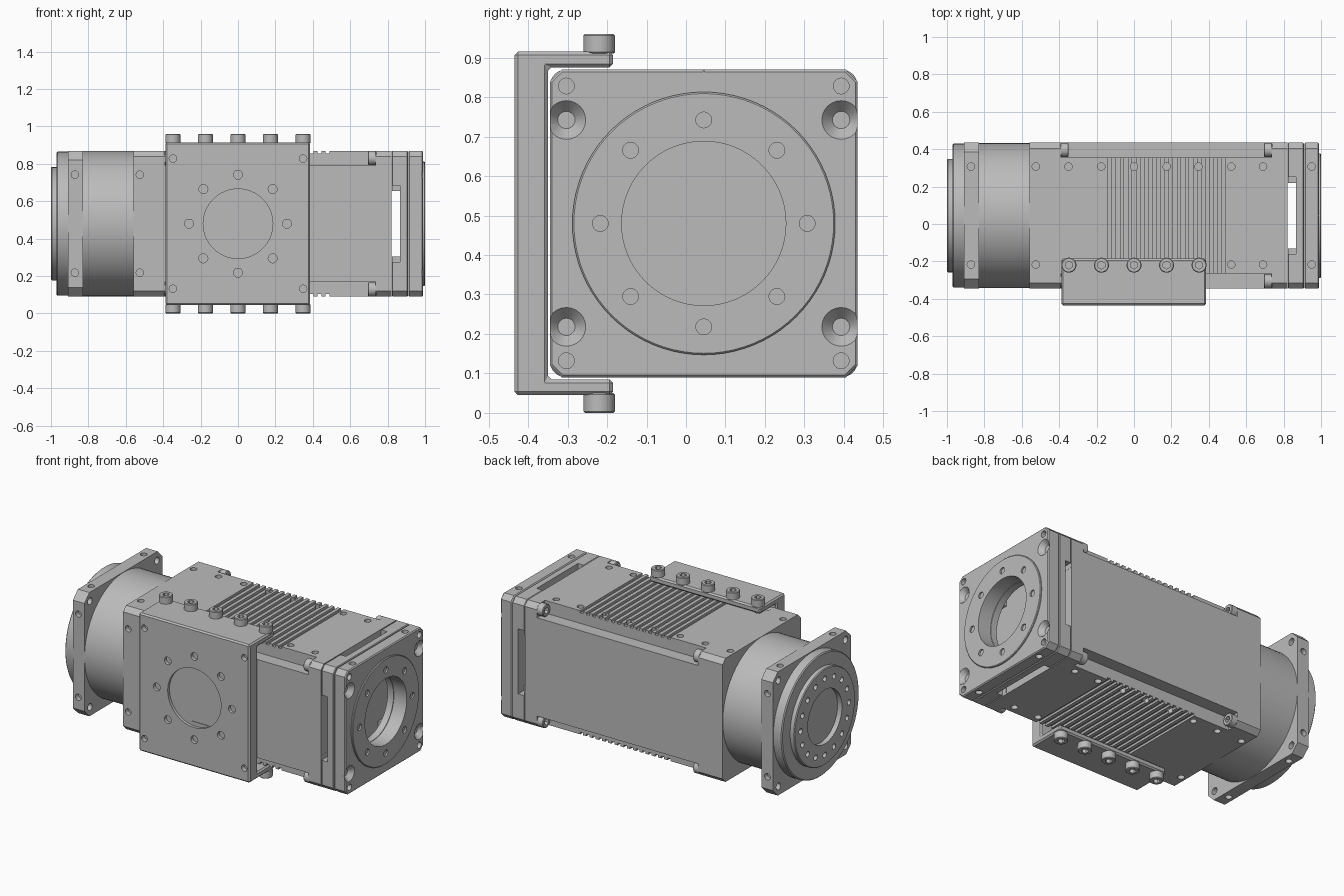
import bpy, bmesh, math
from mathutils import Vector, Matrix

cube = bpy.data.objects.get("Cube")
if cube:
    bpy.data.objects.remove(cube, do_unlink=True)

CY, CZ, H = 0.045, 0.48, 0.39      # body axis and half width
P, Q = 0.262, 0.348                # hole pitch radius and corner offset
QUAD = [(a, b) for a in (-1, 1) for b in (-1, 1)]

grey = bpy.data.materials.new("machined grey")
grey.use_nodes = True
grey.diffuse_color = (0.5, 0.5, 0.5, 1)
grey.node_tree.nodes["Principled BSDF"].inputs["Base Color"].default_value = (0.5, 0.5, 0.5, 1)


def rod(bm, p0, p1, r, r2=None, n=24):
    """Cylinder or cone from p0 to p1."""
    p0, p1 = Vector(p0), Vector(p1)
    d = p1 - p0
    m = Matrix.Translation((p0 + p1) / 2) @ d.to_track_quat('Z', 'Y').to_matrix().to_4x4()
    bmesh.ops.create_cone(bm, cap_ends=True, segments=n, radius1=r,
                          radius2=r if r2 is None else r2, depth=d.length, matrix=m)


def box(bm, lo, hi):
    lo, hi = Vector(lo), Vector(hi)
    m = Matrix.Translation((lo + hi) / 2) @ Matrix.Diagonal((*(hi - lo), 1))
    bmesh.ops.create_cube(bm, size=1, matrix=m)


def prism(bm, pts, x0, x1):
    """Extrude a (y, z) outline along x."""
    f = bm.faces.new([bm.verts.new((x0, y, z)) for y, z in pts])
    new = bmesh.ops.extrude_face_region(bm, geom=[f])["geom"]
    bmesh.ops.translate(bm, vec=(x1 - x0, 0, 0),
                        verts=[v for v in new if isinstance(v, bmesh.types.BMVert)])
    bmesh.ops.recalc_face_normals(bm, faces=bm.faces)


def block(bm, x0, x1, c=0.03):
    """Square prism on the body axis with chamfered long edges."""
    k = H - c
    ring = [(H, -k), (H, k), (k, H), (-k, H), (-H, k), (-H, -k), (-k, -H), (k, -H)]
    prism(bm, [(CY + y, CZ + z) for y, z in ring], x0, x1)


def make(name, bm):
    me = bpy.data.meshes.new(name)
    bm.to_mesh(me)
    bm.free()
    ob = bpy.data.objects.new(name, me)
    bpy.context.collection.objects.link(ob)
    me.materials.append(grey)
    return ob


def apply(ob, mod):
    bpy.context.view_layer.objects.active = ob
    bpy.ops.object.modifier_apply(modifier=mod.name)


def bevel(ob, width):
    mod = ob.modifiers.new("bevel", 'BEVEL')
    mod.width, mod.segments, mod.limit_method = width, 1, 'ANGLE'
    mod.angle_limit = math.radians(50)
    apply(ob, mod)


def cut(ob, build):
    """Subtract whatever build(bm) adds to an empty mesh."""
    bm = bmesh.new()
    build(bm)
    tool = make("cutter", bm)
    mod = ob.modifiers.new("cut", 'BOOLEAN')
    mod.operation, mod.solver, mod.object = 'DIFFERENCE', 'EXACT', tool
    apply(ob, mod)
    bpy.data.objects.remove(tool, do_unlink=True)


def polar(r, n):
    return [(CY + r * math.cos(math.tau * i / n), CZ + r * math.sin(math.tau * i / n)) for i in range(n)]


def side_holes(bm, xs, sides, depth=0.03):
    """Pairs of holes sunk into the named outer sides of the body."""
    for x in xs:
        for s in (-P, P):
            for side, sign in sides:
                a, b = sign * (H + 0.02), sign * (H - depth)
                if side == 'z':
                    rod(bm, (x, CY + s, CZ + a), (x, CY + s, CZ + b), 0.02, n=16)
                else:
                    rod(bm, (x, CY + a, CZ + s), (x, CY + b, CZ + s), 0.02, n=16)


TOP_BOTTOM = [('z', 1), ('z', -1)]
ALL_SIDES = TOP_BOTTOM + [('y', 1), ('y', -1)]

# Main body: corner channels, cooling grooves and mounting holes
bm = bmesh.new()
block(bm, -0.56, 0.82)
body = make("main_body", bm)


def channels(bm):
    for a, b in QUAD:
        y, z = sorted((CY + a * 0.31, CY + a * 0.5)), sorted((CZ + b * 0.31, CZ + b * 0.5))
        box(bm, (-0.39, y[0], z[0]), (0.735, y[1], z[1]))


def grooves(bm):
    for i in range(15):
        x = -0.14 + i * 0.0435
        for s in (-1, 1):
            z = sorted((CZ + s * (H - 0.014), CZ + s * 0.45))
            box(bm, (x, CY - 0.35, z[0]), (x + 0.021, CY + 0.35, z[1]))


def body_holes(bm):
    side_holes(bm, [-0.525, -0.35, 0.52, 0.69], TOP_BOTTOM)
    side_holes(bm, [-0.525], [('y', -1)])
    for x in (-0.175, 0, 0.175, 0.345):
        for s in (-1, 1):
            rod(bm, (x, CY + P, CZ + s * 0.41), (x, CY + P, CZ + s * 0.36), 0.02, n=16)


for step in (channels, grooves, body_holes):
    cut(body, step)

# Spacer with crossing windows
bm = bmesh.new()
block(bm, 0.823, 0.908)
spacer = make("window_spacer", bm)
bevel(spacer, 0.004)
cut(spacer, lambda bm: box(bm, (0.8, CY - 0.175, CZ - 0.5), (0.866, CY + 0.175, CZ + 0.5)))
cut(spacer, lambda bm: box(bm, (0.8, CY - 0.5, CZ - 0.175), (0.866, CY + 0.5, CZ + 0.175)))


def window_mouths(bm):
    for s in (-1, 1):
        y, z = sorted((CY + s * 0.33, CY + s * 0.5)), sorted((CZ + s * 0.33, CZ + s * 0.5))
        box(bm, (0.824, y[0], CZ - 0.205), (0.866, y[1], CZ + 0.205))
        box(bm, (0.824, CY - 0.205, z[0]), (0.866, CY + 0.205, z[1]))


cut(spacer, window_mouths)
cut(spacer, lambda bm: rod(bm, (0.85, CY, CZ), (1, CY, CZ), 0.208, n=64))

# End plate with raised ring, bore and bolt holes
bm = bmesh.new()
block(bm, 0.911, 0.99)
plate = make("end_plate", bm)
bevel(plate, 0.006)


def plate_holes(bm):
    rod(bm, (0.9, CY, CZ), (1.1, CY, CZ), 0.208, n=64)
    for a, b in QUAD:
        y = CY + a * Q
        rod(bm, (0.95, y, CZ + b * Q), (1.02, y, CZ + b * Q), 0.02, n=20)
        rod(bm, (0.96, y, CZ + b * P), (1.0, y, CZ + b * P), 0.022, 0.058)
    side_holes(bm, [0.95], TOP_BOTTOM, 0.02)
    box(bm, (0.987, CY - 0.002, CZ + 0.32), (1.0, CY + 0.002, CZ + 0.42))


cut(plate, plate_holes)
bm = bmesh.new()
rod(bm, (0.97, CY, CZ), (1.0, CY, CZ), 0.333, n=80)
ring = make("end_ring", bm)
bevel(ring, 0.004)


def ring_holes(bm):
    rod(bm, (0.9, CY, CZ), (1.1, CY, CZ), 0.208, n=64)
    for y, z in polar(P, 8):
        rod(bm, (0.98, y, z), (1.02, y, z), 0.02, n=20)


cut(ring, ring_holes)

# Round neck and square flange
bm = bmesh.new()
rod(bm, (-0.85, CY, CZ), (-0.55, CY, CZ), 0.388, n=96)
make("round_neck", bm)
bm = bmesh.new()
block(bm, -0.91, -0.83, 0.05)
flange = make("square_flange", bm)


def flange_holes(bm):
    side_holes(bm, [-0.872], ALL_SIDES)
    for a, b in QUAD:
        y, z = CY + a * Q * 0.96, CZ + b * Q * 0.96
        rod(bm, (-1, y, z), (-0.8, y, z), 0.022, n=20)


cut(flange, flange_holes)

# Output disc with stepped hub and recessed centre
bm = bmesh.new()
rod(bm, (-0.97, CY, CZ), (-0.9, CY, CZ), 0.385, n=96)
disc = make("output_disc", bm)
bevel(disc, 0.006)
bm = bmesh.new()
rod(bm, (-1.0, CY, CZ), (-0.95, CY, CZ), 0.303, n=80)
hub = make("output_hub", bm)
bevel(hub, 0.005)


def hub_holes(bm):
    rod(bm, (-1.1, CY, CZ), (-0.96, CY, CZ), 0.17, n=64)
    for y, z in polar(0.24, 16):
        rod(bm, (-1.05, y, z), (-0.97, y, z), 0.017, n=16)


cut(hub, hub_holes)

# Clamp bracket: U-shaped plate gripping the body
bm = bmesh.new()
front, arm = -0.435, -0.185
upper = [(front, 0.915), (arm, 0.915), (arm, 0.875), (-0.35, 0.875)]
lower = [(y, 2 * CZ - z) for y, z in reversed(upper)]
prism(bm, upper + lower, -0.388, 0.385)
clamp = make("clamp_bracket", bm)
bevel(clamp, 0.009)


def clamp_holes(bm):
    rod(bm, (0, -0.5, CZ), (0, front + 0.018, CZ), 0.186, n=64)
    for y, z in polar(P, 8):
        rod(bm, (y - CY, -0.5, z), (y - CY, front + 0.02, z), 0.024, n=20)
    for a, b in QUAD:
        rod(bm, (a * Q, -0.5, CZ + b * Q), (a * Q, front + 0.03, CZ + b * Q), 0.02, n=20)


cut(clamp, clamp_holes)
cut(clamp, lambda bm: box(bm, (-0.03, -0.43, CZ - 0.16), (0.09, front + 0.022, CZ + 0.16)))


def screw(name, base, top, r):
    """Cap screw head with a hex socket in its top."""
    base, top = Vector(base), Vector(top)
    up = (top - base).normalized()
    bm = bmesh.new()
    rod(bm, base, top, r, n=32)
    ob = make(name, bm)
    bevel(ob, 0.004)
    cut(ob, lambda bm: rod(bm, top - up * 0.022, top + up * 0.02, r * 0.52, n=6))


# Clamp screws above and below
for s, word in ((1, "upper"), (-1, "lower")):
    for i in range(5):
        x = -0.348 + i * 0.174
        screw(word + "_clamp_screw", (x, -0.22, CZ + s * 0.43), (x, -0.22, CZ + s * 0.48), 0.04)

# Body screws at both ends of each corner channel
for a, b in QUAD:
    y, z = CY + a * 0.351, CZ + b * 0.351
    screw("rear_body_screw", (-0.395, y, z), (-0.35, y, z), 0.038)
    screw("front_body_screw", (0.74, y, z), (0.695, y, z), 0.038)

# Smooth shading with sharp edges kept
bpy.ops.object.select_all(action='DESELECT')
for ob in bpy.context.collection.objects:
    if ob.type == 'MESH' and ob.data.materials and ob.data.materials[0] == grey:
        ob.select_set(True)
        bpy.context.view_layer.objects.active = ob
bpy.ops.object.shade_smooth_by_angle(angle=math.radians(30))
